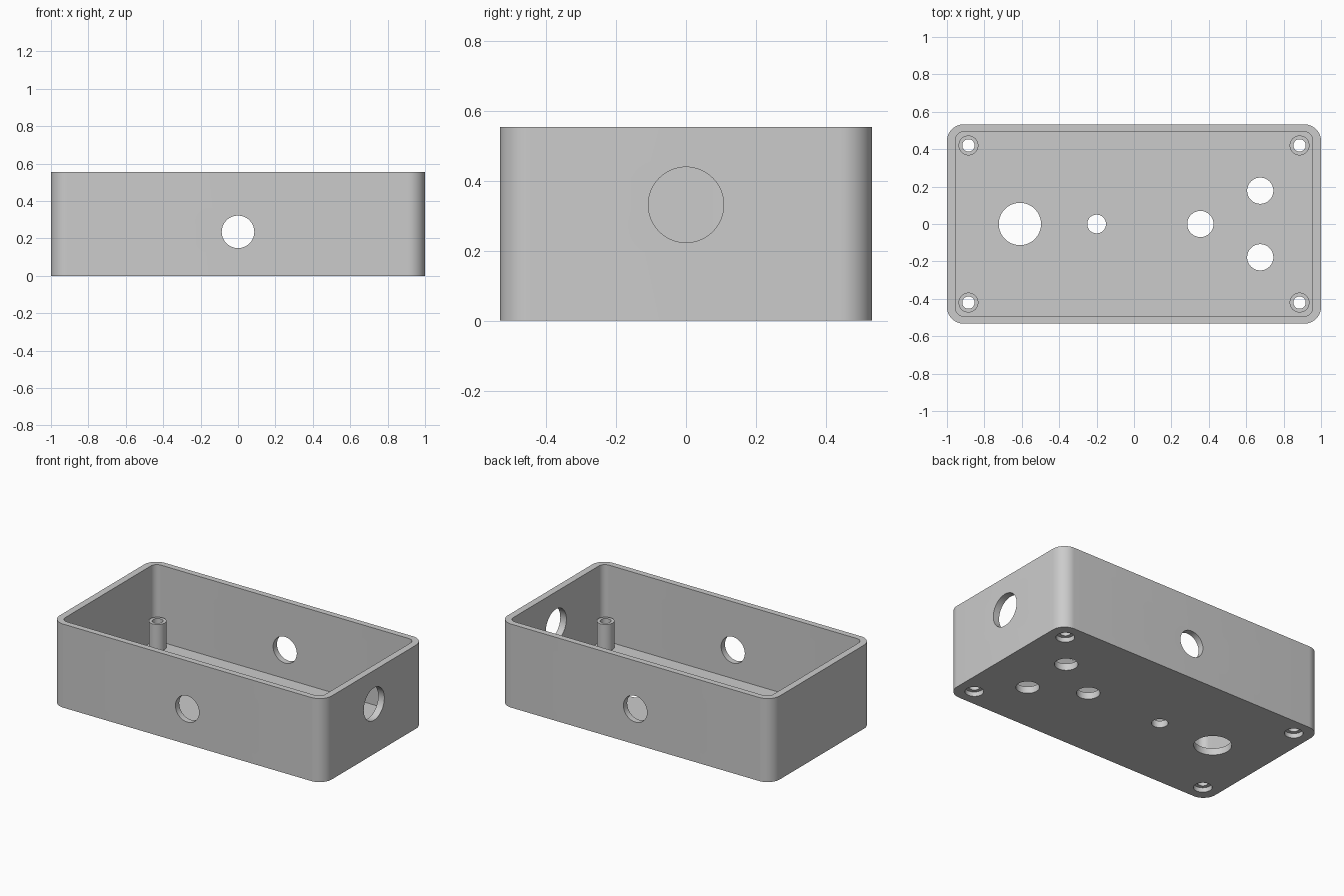
import bpy
import bmesh
from math import radians, pi
from mathutils import Matrix, Vector

cube = bpy.data.objects.get("Cube")
if cube:
    bpy.data.objects.remove(cube, do_unlink=True)

HX, HY, HEIGHT = 1.0, 0.533, 0.555
WALL, FLOOR = 0.045, 0.045
POST_X, POST_Y, POST_TOP = 0.885, 0.42, 0.22

grey = bpy.data.materials.new("plain grey")
grey.use_nodes = True
colour = (0.6, 0.6, 0.6, 1)
grey.diffuse_color = colour
grey.node_tree.nodes["Principled BSDF"].inputs["Base Color"].default_value = colour


def make_object(name, bm):
    mesh = bpy.data.meshes.new(name)
    bm.to_mesh(mesh)
    bm.free()
    mesh.materials.append(grey)
    obj = bpy.data.objects.new(name, mesh)
    bpy.context.collection.objects.link(obj)
    return obj


def rounded_box(name, hx, hy, z0, z1, radius):
    """Box with rounded upright edges."""
    bm = bmesh.new()
    bmesh.ops.create_cube(bm, size=1)
    for v in bm.verts:
        v.co = Vector((v.co.x * 2 * hx, v.co.y * 2 * hy, z1 if v.co.z > 0 else z0))
    upright = [e for e in bm.edges if abs(e.verts[0].co.z - e.verts[1].co.z) > 0.01]
    bmesh.ops.bevel(bm, geom=upright, offset=radius, segments=12,
                    profile=0.5, affect='EDGES')
    return make_object(name, bm)


def cylinder(name, centre, radius, depth, axis='Z'):
    turn = {'X': Matrix.Rotation(pi / 2, 4, 'Y'),
            'Y': Matrix.Rotation(pi / 2, 4, 'X'),
            'Z': Matrix.Identity(4)}[axis]
    bm = bmesh.new()
    bmesh.ops.create_cone(bm, cap_ends=True, segments=64, radius1=radius,
                          radius2=radius, depth=depth,
                          matrix=Matrix.Translation(centre) @ turn)
    return make_object(name, bm)


def combine(target, tool, operation):
    """Apply a boolean and remove the tool."""
    mod = target.modifiers.new("boolean", 'BOOLEAN')
    mod.operation = operation
    mod.solver = 'EXACT'
    mod.object = tool
    tool.hide_render = True
    bpy.context.view_layer.objects.active = target
    bpy.ops.object.modifier_apply(modifier=mod.name)
    bpy.data.objects.remove(tool, do_unlink=True)


# Open-topped shell
case = rounded_box("enclosure", HX, HY, 0, HEIGHT, 0.09)
cavity = rounded_box("cavity_cutter", HX - WALL, HY - WALL + 0.005, FLOOR, HEIGHT + 0.1, 0.045)
combine(case, cavity, 'DIFFERENCE')

# Hollow screw posts, counterbored from below
for sx in (-1, 1):
    for sy in (-1, 1):
        x, y = sx * POST_X, sy * POST_Y
        base = FLOOR / 2
        post = cylinder("screw_post", (x, y, (base + POST_TOP) / 2), 0.053, POST_TOP - base)
        combine(case, post, 'UNION')
        combine(case, cylinder("screw_cutter", (x, y, 0.1), 0.033, 0.4), 'DIFFERENCE')
        combine(case, cylinder("counterbore_cutter", (x, y, 0), 0.056, 0.06), 'DIFFERENCE')

# Floor holes
for x, y, r in ((-0.61, 0, 0.113), (-0.2, 0, 0.05), (0.355, 0, 0.07),
                (0.675, 0.178, 0.07), (0.675, -0.178, 0.07)):
    combine(case, cylinder("floor_hole_cutter", (x, y, 0), r, 0.2), 'DIFFERENCE')

# Front and back holes, then the larger hole in the left end
combine(case, cylinder("side_hole_cutter", (0, 0, 0.235), 0.087, 3, 'Y'), 'DIFFERENCE')
combine(case, cylinder("end_hole_cutter", (HX, 0, 0.332), 0.108, 0.3, 'X'), 'DIFFERENCE')

# Smooth round walls with sharp rims
bpy.ops.object.select_all(action='DESELECT')
case.select_set(True)
bpy.context.view_layer.objects.active = case
bpy.ops.object.shade_smooth_by_angle(angle=radians(30))
